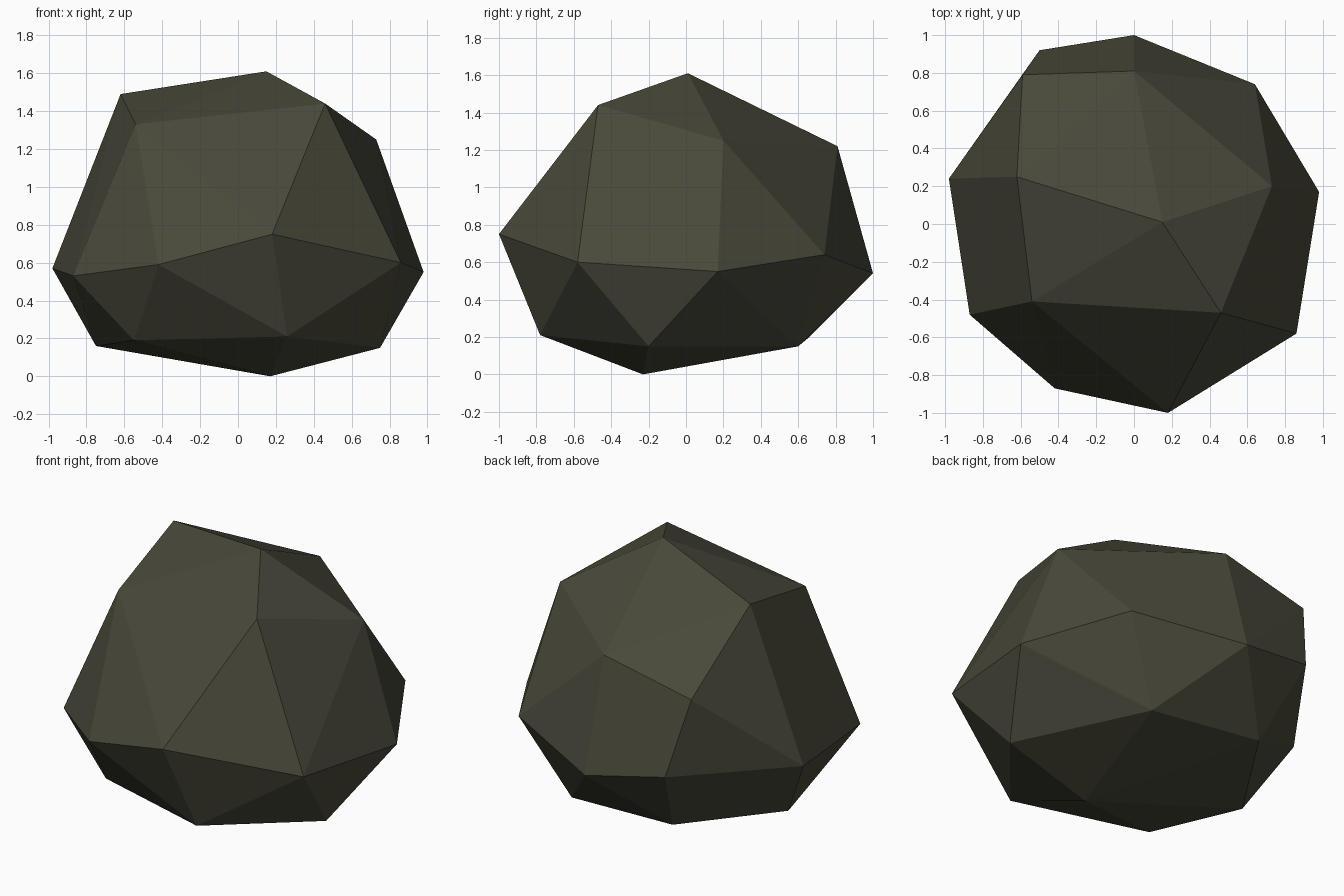
import bpy, bmesh

# Faceted boulder: three irregular rings of corners wrapped in a convex skin
foot_ring = [(0.17, -0.23, 0), (0.26, -0.78, 0.21), (0.75, -0.2, 0.15), (0.37, 0.6, 0.15),
             (-0.37, 0.66, 0.2), (-0.75, 0.06, 0.16), (-0.55, -0.52, 0.19)]
waist_ring = [(0.18, -1.0, 0.75), (0.86, -0.58, 0.6), (0.98, 0.17, 0.55), (0.64, 0.74, 0.64),
              (0, 1.0, 0.54), (-0.5, 0.92, 0.63), (-0.98, 0.24, 0.57), (-0.87, -0.48, 0.53),
              (-0.42, -0.87, 0.59)]
crown_ring = [(0.15, 0.01, 1.61), (0.46, -0.47, 1.44), (0.73, 0.2, 1.25), (0, 0.81, 1.22),
              (-0.59, 0.79, 1.09), (-0.62, 0.25, 1.49), (-0.54, -0.41, 1.33)]

bm = bmesh.new()
for ring in (foot_ring, waist_ring, crown_ring):
    for corner in ring:
        bm.verts.new(corner)
bmesh.ops.convex_hull(bm, input=bm.verts[:])
bmesh.ops.recalc_face_normals(bm, faces=bm.faces[:])
mesh = bpy.data.meshes.new("boulder")
bm.to_mesh(mesh)
bm.free()

# Single dark olive stone colour, flat faces
stone = bpy.data.materials.new("dark olive stone")
stone.diffuse_color = (0.065, 0.065, 0.042, 1)
mesh.materials.append(stone)
boulder = bpy.data.objects.new("boulder", mesh)
bpy.context.collection.objects.link(boulder)
